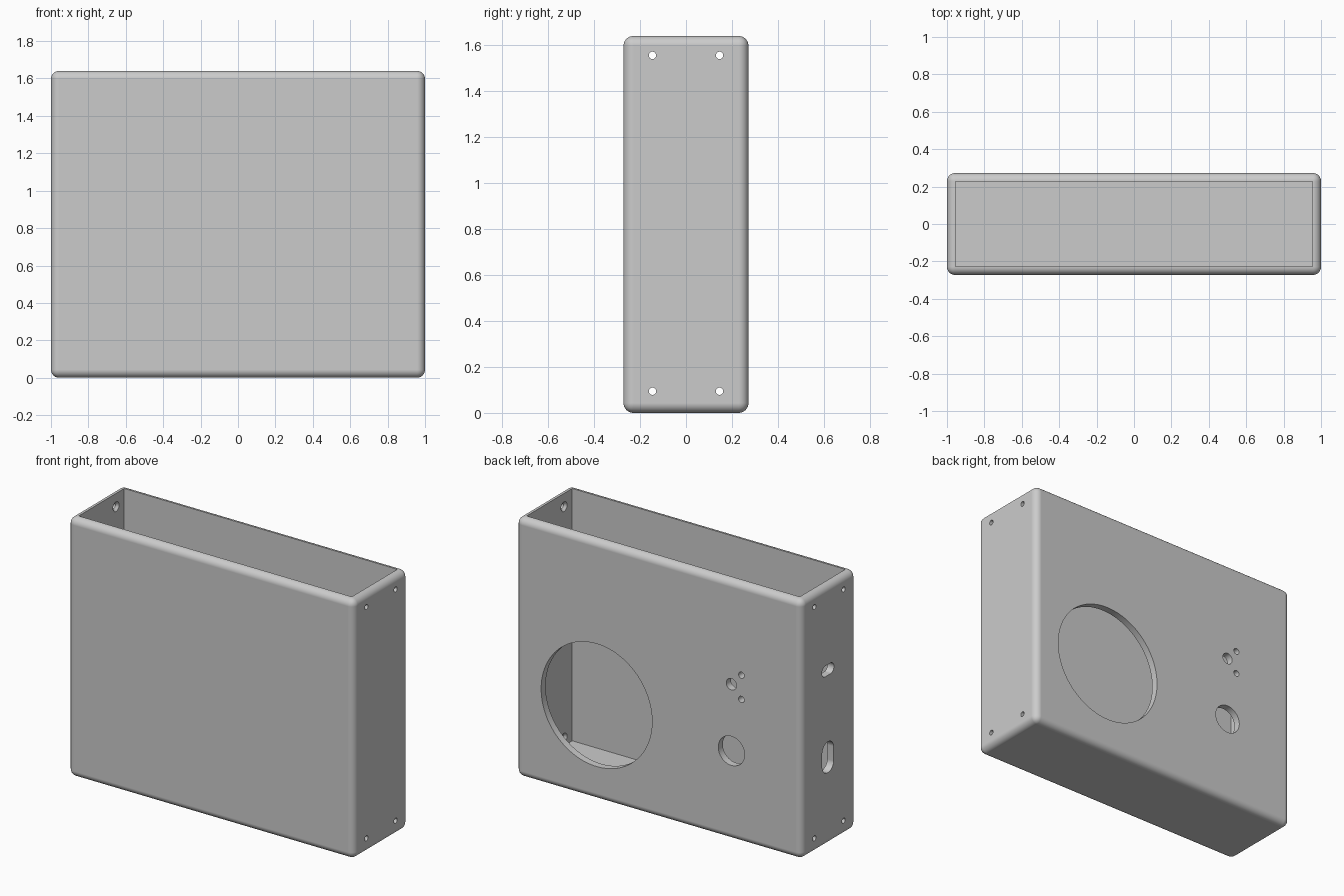
import bpy
import bmesh
import math

if "Cube" in bpy.data.objects:
    bpy.data.objects.remove(bpy.data.objects["Cube"], do_unlink=True)

W, D, H = 2.0, 0.544, 1.64   # outer size
WALL = 0.045
ROUND = 0.043


def new_object(name, bm):
    bmesh.ops.recalc_face_normals(bm, faces=bm.faces[:])
    mesh = bpy.data.meshes.new(name)
    bm.to_mesh(mesh)
    bm.free()
    obj = bpy.data.objects.new(name, mesh)
    bpy.context.collection.objects.link(obj)
    return obj


def box(name, size, bottom, rounding=0):
    bm = bmesh.new()
    bmesh.ops.create_cube(bm, size=1)
    bmesh.ops.scale(bm, vec=size, verts=bm.verts)
    bmesh.ops.translate(bm, vec=(0, 0, bottom + size[2] / 2), verts=bm.verts)
    if rounding:
        bmesh.ops.bevel(bm, geom=bm.edges[:], offset=rounding, segments=8,
                        profile=0.5, affect='EDGES')
    return new_object(name, bm)


def hole(axis, span, centre, radii, stretch=(0, 0), sides=32):
    """Round, slotted or tapered plug along the x or y axis."""
    bm = bmesh.new()
    rings = []
    for depth, r in zip(span, radii):
        ring = []
        for i in range(sides):
            a = 2 * math.pi * (i + 0.5) / sides
            c, s = math.cos(a), math.sin(a)
            u = centre[0] + r * c + math.copysign(stretch[0], c)
            v = centre[1] + r * s + math.copysign(stretch[1], s)
            ring.append(bm.verts.new((depth, u, v) if axis == 'x' else (u, depth, v)))
        rings.append(ring)
        bm.faces.new(ring)
    for i in range(sides):
        j = (i + 1) % sides
        bm.faces.new((rings[0][i], rings[0][j], rings[1][j], rings[1][i]))
    return new_object("hole_cutter", bm)


# Rounded case, hollow and open at the top
case = box("case", (W, D, H), 0, ROUND)
cutters = [box("cavity_cutter", (W - 2 * WALL, D - 2 * WALL, H), WALL)]

# Openings in the back panel: large round window, button, sensor holes
back = (D / 2 - 0.1, D / 2 + 0.1)
for x, z, r, sides in ((0.435, 0.60, 0.388, 96), (-0.508, 0.563, 0.092, 48),
                       (-0.508, 0.984, 0.036, 32), (-0.578, 1.06, 0.02, 24),
                       (-0.578, 0.907, 0.02, 24)):
    cutters.append(hole('y', back, (x, z), (r, r), sides=sides))

# Slots in the right side
side = (-1.1, -0.9)
cutters.append(hole('x', side, (0.01, 1.107), (0.034, 0.034), (0.026, 0)))
cutters.append(hole('x', side, (0.01, 0.555), (0.058, 0.058), (0, 0.04)))

# Screw holes near the side corners, countersunk on the inside
for sx in (-1, 1):
    for y in (-0.146, 0.146):
        for z in (0.094, 1.556):
            cutters.append(hole('x', (sx * 0.92, sx * 1.1), (y, z), (0.016, 0.016), sides=24))
            cutters.append(hole('x', (sx * 0.94, sx * 0.98), (y, z), (0.044, 0.008), sides=24))

bpy.ops.object.select_all(action='DESELECT')
case.select_set(True)
bpy.context.view_layer.objects.active = case
for cutter in cutters:
    mod = case.modifiers.new("cut", 'BOOLEAN')
    mod.operation = 'DIFFERENCE'
    mod.solver = 'EXACT'
    mod.object = cutter
    bpy.ops.object.modifier_apply(modifier=mod.name)
    bpy.data.objects.remove(cutter, do_unlink=True)

# Plain grey finish
grey = bpy.data.materials.new("plain_grey")
grey.use_nodes = True
colour = (0.6, 0.6, 0.6, 1)
grey.diffuse_color = colour
grey.node_tree.nodes["Principled BSDF"].inputs["Base Color"].default_value = colour
case.data.materials.clear()
case.data.materials.append(grey)

# Smooth rounded edges with flat panels
bpy.ops.object.shade_smooth_by_angle(angle=math.radians(30))
weighted = case.modifiers.new("flat_panels", 'WEIGHTED_NORMAL')
weighted.keep_sharp = True
